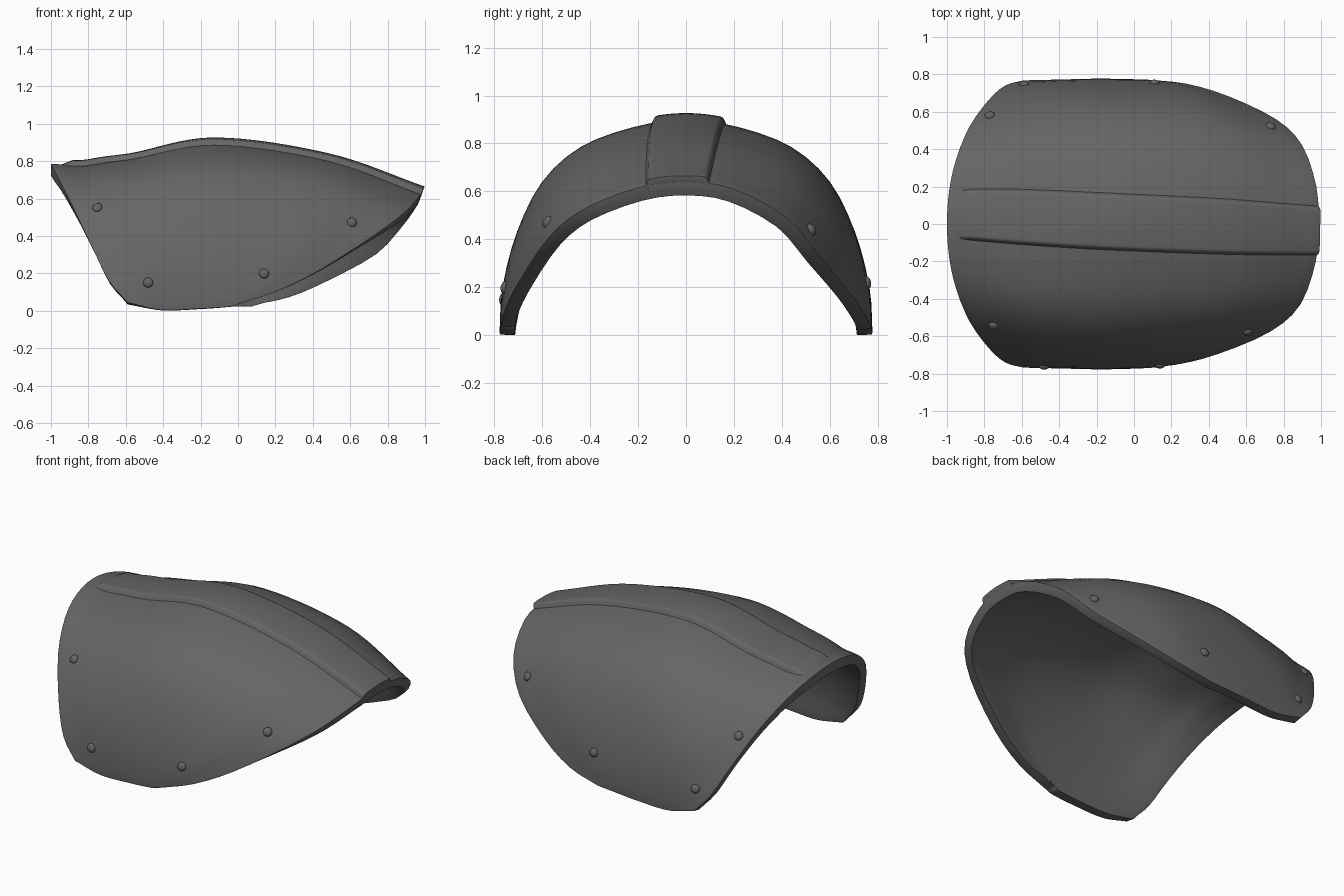
import bpy, bmesh, math
from mathutils import Vector
from mathutils.bvhtree import BVHTree

if "Cube" in bpy.data.objects:
    bpy.data.objects.remove(bpy.data.objects["Cube"])

mat = bpy.data.materials.new("dark_grey")
mat.diffuse_color = (0.13, 0.13, 0.13, 1)
mat.use_nodes = True
mat.node_tree.nodes["Principled BSDF"].inputs["Base Color"].default_value = mat.diffuse_color

# Half cross-sections from ridge to lower edge, listed from left lip to right lip
LEFT = [(-1, 0, .785), (-.988, .18, .76), (-.95, .35, .69), (-.88, .52, .55),
        (-.78, .66, .34), (-.69, .74, .16), (-.59, .768, .045)]
MID_LEFT = [(-.6, 0, .812), (-.6, .21, .79), (-.58, .43, .715), (-.54, .59, .57),
            (-.5, .705, .38), (-.45, .76, .18), (-.41, .772, .005)]
MIDDLE = [(-.13, 0, .9), (-.13, .22, .868), (-.13, .44, .785), (-.13, .60, .64),
          (-.15, .705, .43), (-.18, .765, .2), (-.2, .777, .012)]
MID_RIGHT = [(.48, 0, .816), (.47, .22, .79), (.45, .45, .695), (.38, .61, .53),
             (.26, .715, .33), (.1, .765, .15), (-.05, .775, .022)]
RIGHT_BACK = [(.987, 0, .64), (.975, .2, .61), (.9, .42, .49), (.76, .56, .325),
              (.5, .685, .175), (.28, .75, .08), (.07, .772, .03)]
RIGHT_FRONT = [(.987, 0, .64), (.972, .2, .615), (.89, .43, .525), (.73, .575, .405),
               (.45, .695, .225), (.22, .753, .11), (.0, .772, .035)]


def spline(pts, f):
    """Smooth curve through pts, f in 0..1."""
    p = [2 * pts[0] - pts[1]] + pts + [2 * pts[-1] - pts[-2]]
    s = min(max(f, 0), 1) * (len(pts) - 1)
    i = min(int(s), len(pts) - 2)
    t = s - i
    a, b, c, d = p[i:i + 4]
    return 0.5 * (2 * b + (c - a) * t + (2 * a - 5 * b + 4 * c - d) * t * t
                  + (3 * b - a - 3 * c + d) * t ** 3)


def full_section(front, back):
    return [Vector((x, -y, z)) for x, y, z in front[:0:-1]] + [Vector(p) for p in back]


SECTIONS = [full_section(h, h) for h in (LEFT, MID_LEFT, MIDDLE, MID_RIGHT)]
SECTIONS.append(full_section(RIGHT_FRONT, RIGHT_BACK))


def surface(u, t):
    """u -1..1 across the arch, t 0..1 from left lip to right lip."""
    p = spline([spline(s, (u + 1) / 2) for s in SECTIONS], t)
    p.z -= 0.014 * math.exp(-((t - 0.1) / 0.06) ** 2) * (1 - u * u)  # groove behind lip
    return p


def finish(ob, angle=40):
    ob.data.materials.append(mat)
    bpy.ops.object.select_all(action='DESELECT')
    ob.select_set(True)
    bpy.context.view_layer.objects.active = ob
    bpy.ops.object.shade_smooth_by_angle(angle=math.radians(angle))


def sheet(name, point, nu, nt, thickness, bevel):
    """Grid over point(a, b), thickened inwards and given rounded rims."""
    bm = bmesh.new()
    g = [[bm.verts.new(point(i / nu, j / nt)) for j in range(nt + 1)] for i in range(nu + 1)]
    for i in range(nu):
        for j in range(nt):
            bm.faces.new((g[i][j], g[i][j + 1], g[i + 1][j + 1], g[i + 1][j]))
    bm.normal_update()
    tree = BVHTree.FromBMesh(bm)
    me = bpy.data.meshes.new(name)
    bm.to_mesh(me)
    bm.free()
    ob = bpy.data.objects.new(name, me)
    bpy.context.collection.objects.link(ob)
    finish(ob, 75)
    m = ob.modifiers.new("thickness", 'SOLIDIFY')
    m.thickness, m.offset = thickness, -1
    m = ob.modifiers.new("rounded_rim", 'BEVEL')
    m.width, m.segments, m.limit_method = bevel, 3, 'ANGLE'
    m.angle_limit = math.radians(55)
    return tree


# Arched plate
tree = sheet("shell_plate", lambda a, b: surface(2 * a - 1, b), 36, 28, 0.06, 0.024)


def ramp(x, width):
    x = min(max(x / width, 0), 1)
    return x * x * (3 - 2 * x)


# Raised band along the ridge, soft-edged, drifting sideways towards the right lip
def band_point(a, b):
    y0, y1 = -.10 - .085 * b, .22 - .11 * b
    u, t = (y0 + (y1 - y0) * a) / 1.25, 0.025 + 0.975 * b
    p = surface(u, t)
    e = 0.01
    across = surface(u + e, t) - surface(u - e, t)
    along = surface(u, min(t + e, 1)) - surface(u, t - e)
    rise = ramp(min(a, 1 - a), 0.1) * ramp(b, 0.05)
    return p + along.cross(across).normalized() * (0.036 * rise - 0.009)


sheet("ridge_band", band_point, 36, 40, 0.03, 0.006)

# Rivets near the lower edges
RIVETS = [(-.75, -.535, .545), (.61, -.58, .475), (.14, -.76, .20), (-.48, -.75, .15),
          (-.77, .575, .49), (.73, .52, .44), (.11, .76, .22), (-.59, .765, .18)]
for p in RIVETS:
    loc, normal, _, _ = tree.find_nearest(Vector(p))
    bpy.ops.mesh.primitive_uv_sphere_add(segments=14, ring_count=8, radius=0.027, location=loc)
    ob = bpy.context.object
    ob.name = "rivet"
    ob.scale = (1, 1, 0.65)
    ob.rotation_euler = normal.to_track_quat('Z', 'Y').to_euler()
    finish(ob)
